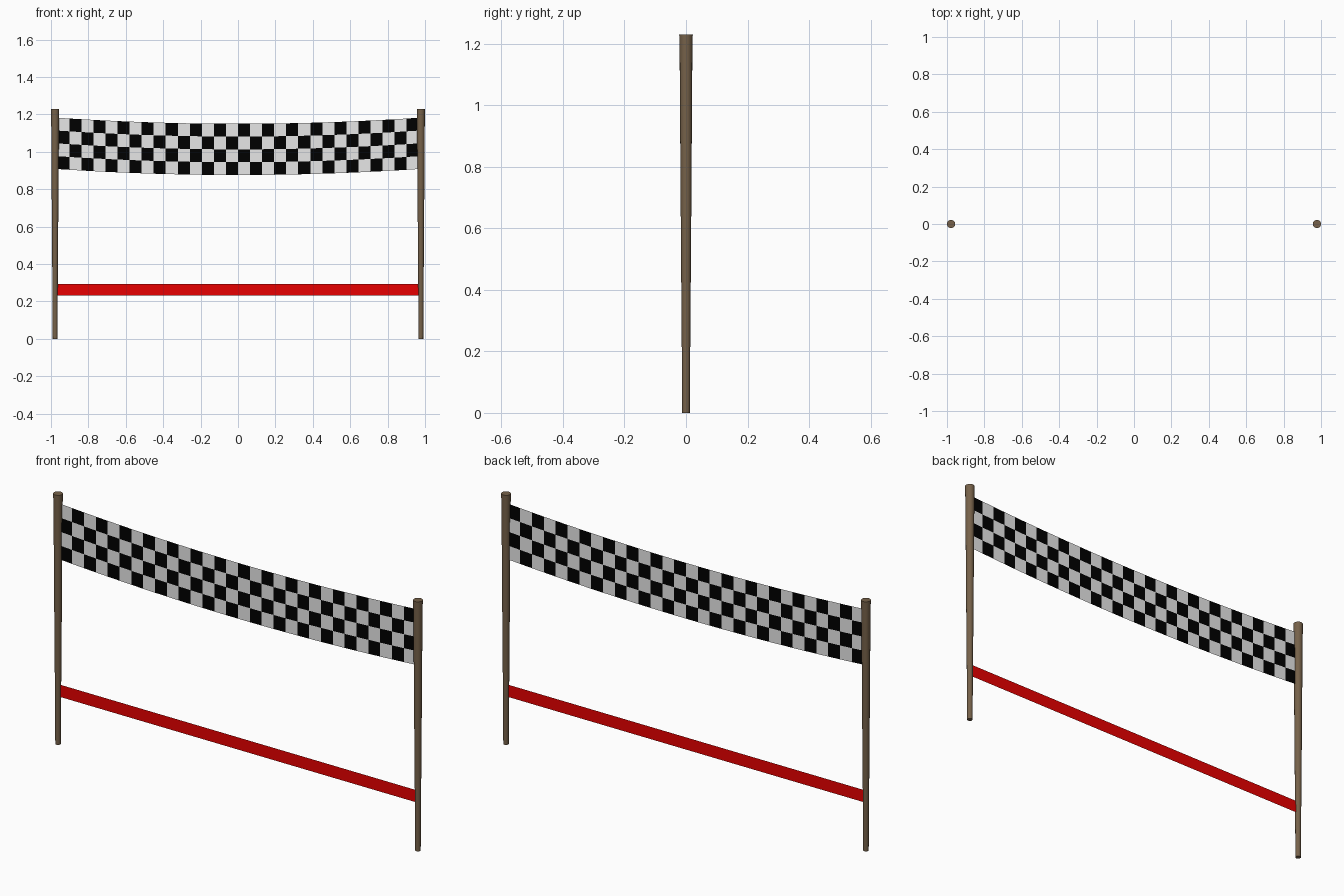
import bpy, bmesh, math

if "Cube" in bpy.data.objects:
    bpy.data.objects.remove(bpy.data.objects["Cube"])

def material(name, rgb):
    m = bpy.data.materials.new(name)
    m.diffuse_color = (*rgb, 1)
    m.use_nodes = True
    m.node_tree.nodes["Principled BSDF"].inputs["Base Color"].default_value = m.diffuse_color
    return m

WOOD = material("brown wood", (0.18, 0.12, 0.067))
WHITE = material("white cloth", (0.8, 0.8, 0.8))
BLACK = material("black cloth", (0.0, 0.0, 0.0))
RED = material("red tape", (0.8, 0.0, 0.0))

def make_object(name, bm, mats):
    mesh = bpy.data.meshes.new(name)
    bm.to_mesh(mesh)
    bm.free()
    for m in mats:
        mesh.materials.append(m)
    ob = bpy.data.objects.new(name, mesh)
    bpy.context.collection.objects.link(ob)
    return ob

# Round posts, widening towards the top: (height, radius)
PROFILE = [(0, 0.0125), (0.2, 0.0137), (0.6, 0.0168), (1.14, 0.0205), (1.23, 0.022)]
SIDES = 16

def post(name, x):
    bm = bmesh.new()
    rings = [[bm.verts.new((x + r * math.cos(2 * math.pi * i / SIDES),
                            r * math.sin(2 * math.pi * i / SIDES), z))
              for i in range(SIDES)] for z, r in PROFILE]
    for a, b in zip(rings, rings[1:]):
        for i in range(SIDES):
            j = (i + 1) % SIDES
            bm.faces.new((a[i], a[j], b[j], b[i])).smooth = True
    bm.faces.new(rings[0][::-1])
    bm.faces.new(rings[-1])
    for e in bm.edges:
        if any(not f.smooth for f in e.link_faces):
            e.smooth = False
    make_object(name, bm, [WOOD])

post("left_post", -0.978)
post("right_post", 0.978)

# Sheet between the posts, sagging as a parabola
def sheet(name, half, z0, z1, cols, rows, sag, mats):
    bm = bmesh.new()
    grid = []
    for r in range(rows + 1):
        z = z0 + (z1 - z0) * r / rows
        row = []
        for c in range(cols + 1):
            u = 2 * c / cols - 1
            row.append(bm.verts.new((u * half, 0, z + sag * u * u)))
        grid.append(row)
    for r in range(rows):
        for c in range(cols):
            f = bm.faces.new((grid[r][c], grid[r][c + 1], grid[r + 1][c + 1], grid[r + 1][c]))
            f.material_index = (r + c + 1) % len(mats)
    make_object(name, bm, mats)

# Chequered banner: bottom left square black, top left square white
sheet("chequered_banner", 0.966, 0.876, 1.15, 30, 4, 0.032, [WHITE, BLACK])
# Straight red finish tape
sheet("red_tape", 0.972, 0.233, 0.293, 1, 1, 0, [RED])
